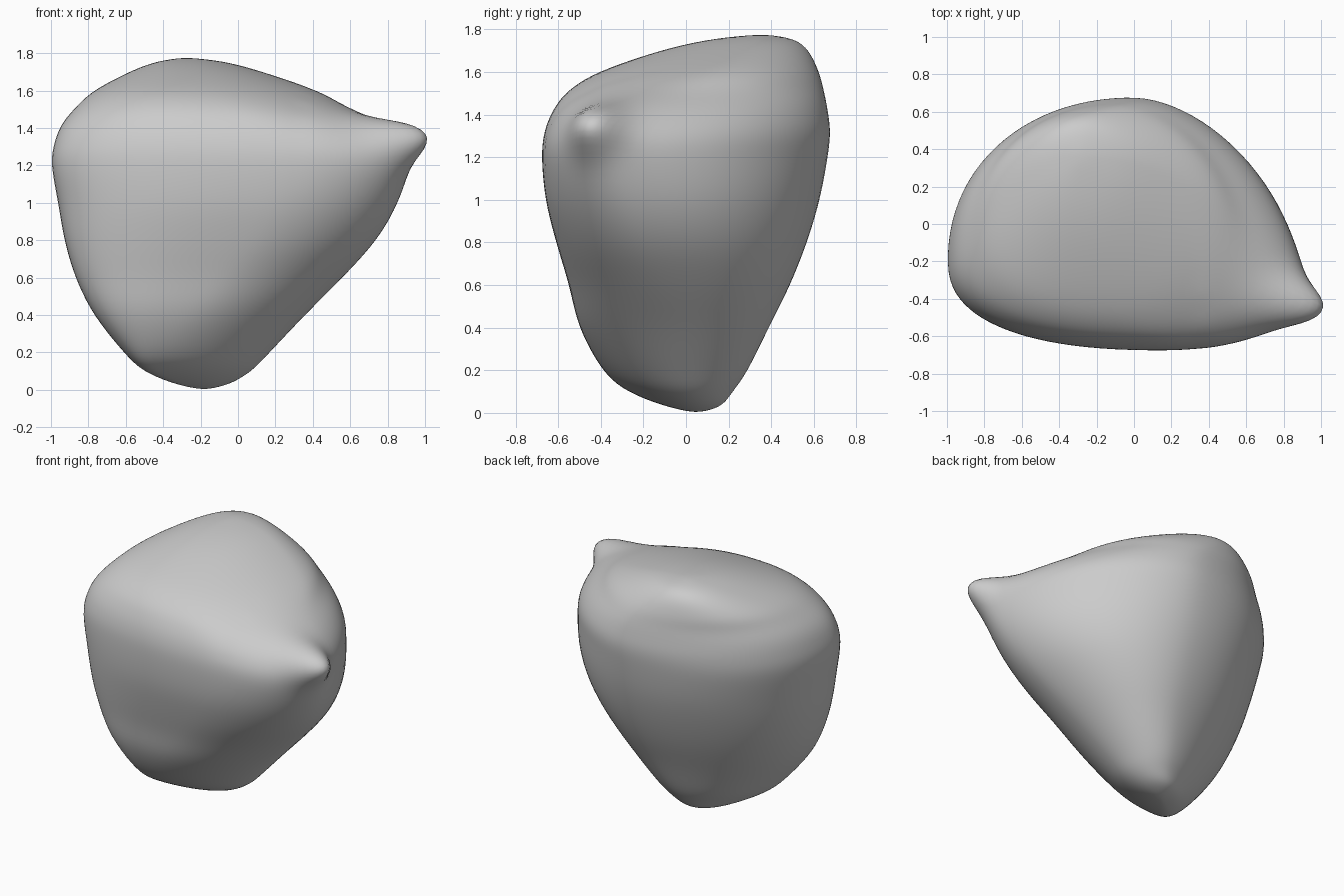
import bpy, bmesh
from math import cos, sin, pi, exp
from mathutils import Vector

if "Cube" in bpy.data.objects:
    bpy.data.objects.remove(bpy.data.objects["Cube"])

# Horizontal slices of the boulder:
# z, left x, right x, front y, back y, y of left/right extremes, x of front/back extremes
SLICES = [
    (0.00, -0.18, -0.18, 0.05, 0.05, 0.05, 0.05, -0.18, -0.18),
    (0.03, -0.33, -0.05, -0.09, 0.16, -0.04, 0.06, -0.27, -0.15),
    (0.10, -0.50, 0.07, -0.27, 0.22, -0.18, 0.03, -0.41, -0.11),
    (0.20, -0.61, 0.17, -0.39, 0.29, -0.20, 0.01, -0.42, -0.08),
    (0.40, -0.77, 0.36, -0.50, 0.39, -0.22, -0.03, -0.30, -0.03),
    (0.60, -0.87, 0.56, -0.55, 0.49, -0.22, -0.10, -0.14, 0.00),
    (0.80, -0.93, 0.74, -0.61, 0.57, -0.21, -0.18, 0.02, 0.01),
    (1.00, -0.965, 0.85, -0.66, 0.63, -0.20, -0.25, 0.12, 0.00),
    (1.20, -1.00, 0.89, -0.678, 0.668, -0.20, -0.31, 0.16, 0.00),
    (1.32, -0.985, 0.85, -0.665, 0.68, -0.18, -0.27, 0.13, 0.00),
    (1.42, -0.945, 0.74, -0.625, 0.668, -0.14, -0.18, 0.05, -0.02),
    (1.51, -0.87, 0.58, -0.555, 0.65, -0.07, -0.05, -0.08, -0.06),
    (1.60, -0.77, 0.42, -0.41, 0.625, 0.06, 0.12, -0.20, -0.14),
    (1.70, -0.58, 0.13, -0.12, 0.575, 0.24, 0.28, -0.25, -0.24),
    (1.755, -0.43, -0.08, 0.13, 0.50, 0.33, 0.34, -0.27, -0.27),
    (1.777, -0.28, -0.28, 0.36, 0.36, 0.36, 0.36, -0.28, -0.28),
]
# Corner fullness low down and high up (2 = ellipse), keyed by (is right, is back)
FULL = {(True, True): (2.05, 1.75), (True, False): (1.95, 2.1),
        (False, True): (1.75, 2.12), (False, False): (2.9, 2.4)}
SIDES, STEPS = 96, 5


def blend(a, b, c, d, t):
    """Catmull-Rom interpolation of four rows."""
    return [0.5 * (2 * q + (r - p) * t + (2 * p - 5 * q + 4 * r - s) * t * t
                   + (3 * q - p - 3 * r + s) * t ** 3) for p, q, r, s in zip(a, b, c, d)]


def ring(row):
    """Closed outline made of four quarter curves between the extremes."""
    z, x0, x1, y0, y1, yl, yr, xf, xb = row
    t = min(max((z - 0.3) / 0.9, 0), 1)
    pts = []
    for i in range(SIDES):
        c, s = cos(2 * pi * (i + .5) / SIDES), sin(2 * pi * (i + .5) / SIDES)
        low, high = FULL[(c > 0, s > 0)]
        e = 2 / (low + (high - low) * t)
        u, v = abs(c) ** e, abs(s) ** e
        px, py = (x1, yr) if c > 0 else (x0, yl)
        qx, qy = (xb, y1) if s > 0 else (xf, y0)
        pts.append((qx + (px - qx) * u, py + (qy - py) * v, z))
    return pts


# Loft the slices
n = len(SLICES)
fine = []
for k in range(n - 1):
    for j in range(STEPS):
        fine.append(blend(SLICES[max(k - 1, 0)], SLICES[k], SLICES[k + 1],
                          SLICES[min(k + 2, n - 1)], j / STEPS))

bm = bmesh.new()
rings = [[bm.verts.new(p) for p in ring(r)] for r in fine[1:]]
for lo, hi in zip(rings, rings[1:]):
    for i in range(SIDES):
        k = (i + 1) % SIDES
        bm.faces.new((lo[i], lo[k], hi[k], hi[i]))

# Close both poles
for loop, row in ((rings[0], SLICES[0]), (rings[-1], SLICES[-1])):
    tip = bm.verts.new((row[1], row[3], row[0]))
    for i in range(SIDES):
        bm.faces.new((tip, loop[i], loop[(i + 1) % SIDES]))


# Soften slight creases
def soften(times):
    for _ in range(times):
        bmesh.ops.smooth_vert(bm, verts=bm.verts, factor=0.5,
                              use_axis_x=True, use_axis_y=True, use_axis_z=True)


soften(5)

# Pull out the pointed corner along its axis
TIP = Vector((0.995, -0.465, 1.38))
AXIS = Vector((1.0, -0.25, 0.26)).normalized()


def off_axis(v):
    d = v.co - TIP
    return (d - AXIS * d.dot(AXIS)).length


near = [v for v in bm.verts if v.co.x > 0.35]
reach = (TIP - min(near, key=off_axis).co).dot(AXIS)
for v in near:
    d = off_axis(v)
    v.co += AXIS * reach * (0.72 * exp(-(d / 0.13) ** 2.6) + 0.28 * exp(-(d / 0.26) ** 2))
soften(2)
bmesh.ops.recalc_face_normals(bm, faces=bm.faces)

mesh = bpy.data.meshes.new("boulder")
bm.to_mesh(mesh)
bm.free()
mesh.shade_smooth()
boulder = bpy.data.objects.new("boulder", mesh)
bpy.context.collection.objects.link(boulder)
